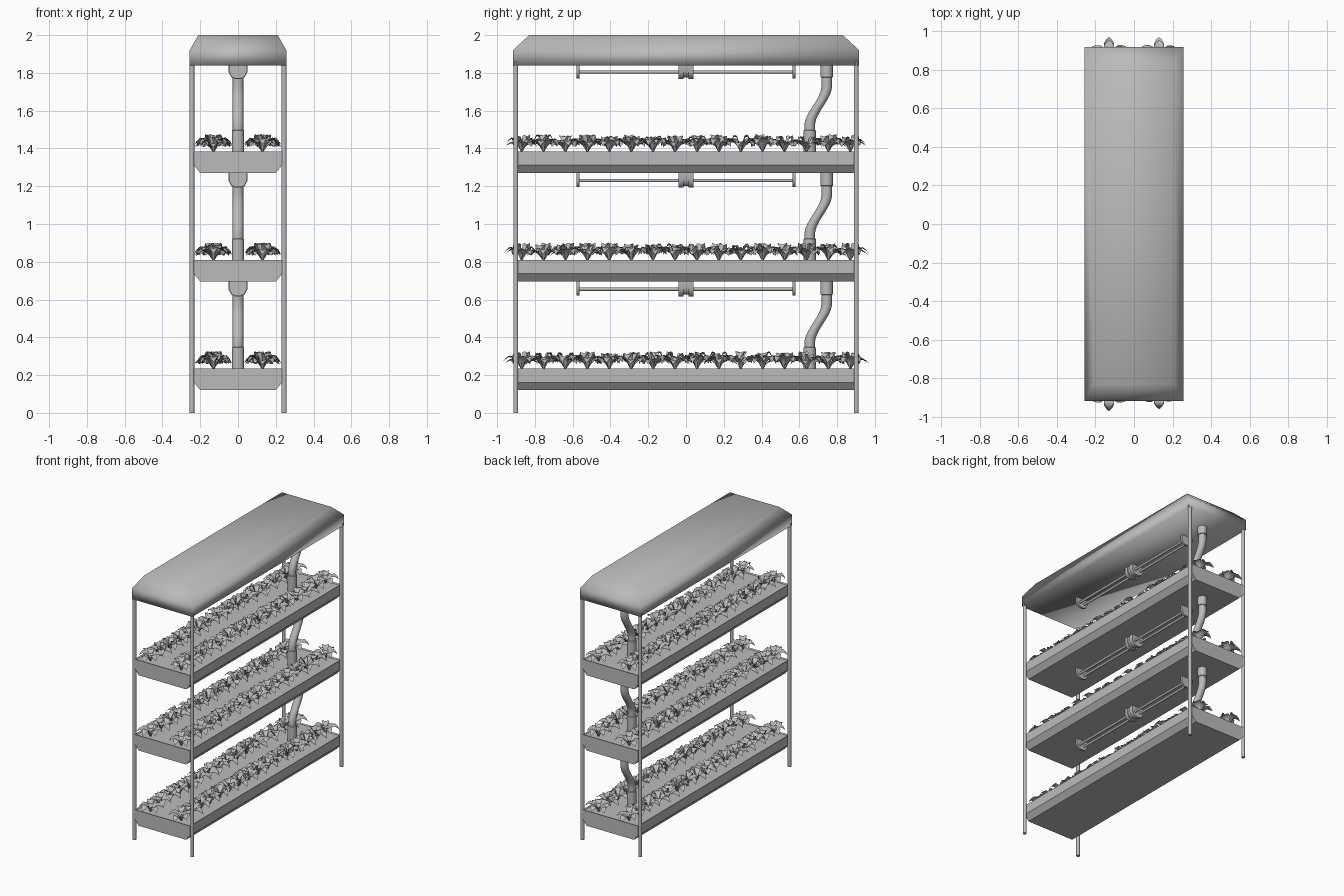
import bpy, bmesh, math, random
from mathutils import Vector, Matrix

random.seed(4)
if "Cube" in bpy.data.objects:
    bpy.data.objects.remove(bpy.data.objects["Cube"])

grey = bpy.data.materials.new("plain_grey")
grey.use_nodes = True
grey.diffuse_color = (0.5, 0.5, 0.5, 1)
grey.node_tree.nodes["Principled BSDF"].inputs["Base Color"].default_value = (0.5, 0.5, 0.5, 1)


def finish(name, bm, angle=None):
    """Turn a bmesh into a named object; angle None keeps it flat."""
    mesh = bpy.data.meshes.new(name)
    bmesh.ops.recalc_face_normals(bm, faces=bm.faces)
    bm.to_mesh(mesh)
    bm.free()
    mesh.materials.append(grey)
    ob = bpy.data.objects.new(name, mesh)
    bpy.context.collection.objects.link(ob)
    if angle:
        bpy.ops.object.select_all(action='DESELECT')
        ob.select_set(True)
        bpy.context.view_layer.objects.active = ob
        bpy.ops.object.shade_smooth_by_angle(angle=math.radians(angle))
    return ob


def loft(bm, rings):
    """Skin closed rings of points and cap both ends."""
    loops = [[bm.verts.new(p) for p in ring] for ring in rings]
    n = len(loops[0])
    for a, b in zip(loops, loops[1:]):
        for i in range(n):
            bm.faces.new((a[i], a[(i + 1) % n], b[(i + 1) % n], b[i]))
    caps = bm.faces.new(loops[0]), bm.faces.new(loops[-1])
    return caps


def rect(hx, hy, z):
    return [(-hx, -hy, z), (hx, -hy, z), (hx, hy, z), (-hx, hy, z)]


def ring_xy(y, z, r, n=16):
    return [(r * math.cos(math.tau * i / n), y + r * math.sin(math.tau * i / n), z) for i in range(n)]


def rod(bm, x, z, r, y0, y1, n=10):
    loft(bm, [[(x + r * math.cos(math.tau * i / n), y, z + r * math.sin(math.tau * i / n))
               for i in range(n)] for y in (y0, y1)])


# Canopy
bm = bmesh.new()
loft(bm, [rect(0.256, 0.917, 1.84), rect(0.256, 0.917, 1.92), rect(0.21, 0.83, 2.0)])
finish("canopy", bm, 180)

# Corner posts
for side, sx in (("right", -1), ("left", 1)):
    for end, sy in (("front", -1), ("back", 1)):
        bm = bmesh.new()
        loft(bm, [[(p[0] + sx * 0.244, p[1], p[2]) for p in ring_xy(sy * 0.901, z, 0.0135, 10)]
                  for z in (0, 1.86)])
        finish(f"post_{end}_{side}", bm, 40)


def tray(name, z):
    bm = bmesh.new()
    caps = loft(bm, [rect(0.2, 0.913, z), rect(0.234, 0.913, z + 0.042), rect(0.234, 0.913, z + 0.115)])
    bmesh.ops.recalc_face_normals(bm, faces=bm.faces)
    bmesh.ops.inset_region(bm, faces=[caps[1]], thickness=0.01, depth=0)
    bmesh.ops.translate(bm, verts=caps[1].verts, vec=(0, 0, -0.008))
    finish(name, bm)


# One leaf as (reach, height, half width) along its arch
LEAF = [(0.004, 0, 0.003), (0.022, 0.035, 0.01), (0.045, 0.058, 0.025),
        (0.07, 0.062, 0.026), (0.092, 0.05, 0.014), (0.104, 0.036, 0.001)]


def add_leaf(bm, base, turn, reach, lift):
    spin = Matrix.Rotation(turn, 3, 'Z')
    rows = []
    for r, h, w in LEAF:
        rows.append([bm.verts.new(base + spin @ Vector((r * reach, s * w, h * lift + abs(s) * w * 0.3)))
                     for s in (-1, 0, 1)])
    for a, b in zip(rows, rows[1:]):
        for i in (0, 1):
            bm.faces.new((a[i], b[i], b[i + 1], a[i + 1]))


def plants(name, z):
    bm = bmesh.new()
    for x in (-0.13, 0.13):
        for k in range(16):
            base = Vector((x, -0.87 + k * 0.116, z))
            start = math.pi / 2 if k in (0, 15) else random.uniform(0, math.tau)
            for i in range(6):
                add_leaf(bm, base, start + math.tau * i / 6, random.uniform(0.75, 0.98),
                         random.uniform(0.7, 1.1))
            for i in range(2):
                add_leaf(bm, base, start + 0.6 + math.pi * i, 0.5, random.uniform(1.15, 1.4))
    finish(name, bm, 60)


def pipe(name, z):
    # S-bend between two straight ends, with a sleeve below and a collar above
    bm = bmesh.new()
    path = [(0.655, 0.1, 0.033), (0.655, 0.225, 0.033), (0.655, 0.228, 0.028)]
    for i in range(13):
        t = i / 12
        path.append((0.655 + 0.09 * (3 * t * t - 2 * t ** 3), 0.25 + 0.21 * t, 0.028))
    path += [(0.745, 0.505, 0.028), (0.745, 0.508, 0.033), (0.745, 0.58, 0.033)]
    loft(bm, [ring_xy(y, z + h, r) for y, h, r in path])
    finish(name, bm, 40)


def lamp(name, z):
    # Twin tubes hung from a centre clamp and two thin end brackets
    bm = bmesh.new()
    for x in (-0.022, 0.022):
        rod(bm, x, z - 0.04, 0.009, -0.575, 0.575)
    outline = [(-0.05, 0), (-0.05, -0.042), (-0.034, -0.07), (-0.015, -0.078),
               (0.015, -0.078), (0.034, -0.07), (0.05, -0.042), (0.05, 0)]
    for y, half, s in ((-0.572, 0.007, 0.95), (0.572, 0.007, 0.95),
                       (-0.027, 0.014, 1), (0.027, 0.014, 1), (0, 0.03, 0.88)):
        loft(bm, [[(x * s, y + d, z + h * s) for x, h in outline] for d in (-half, half)])
    finish(name, bm, 40)


# Three growing levels
for i, level in enumerate(("lower", "middle", "upper")):
    z = 0.12 + 0.575 * i
    tray(f"{level}_tray", z)
    plants(f"{level}_plants", z + 0.112)
    pipe(f"{level}_drain_pipe", z)
    lamp(f"{level}_grow_lamp", z + 0.575)
